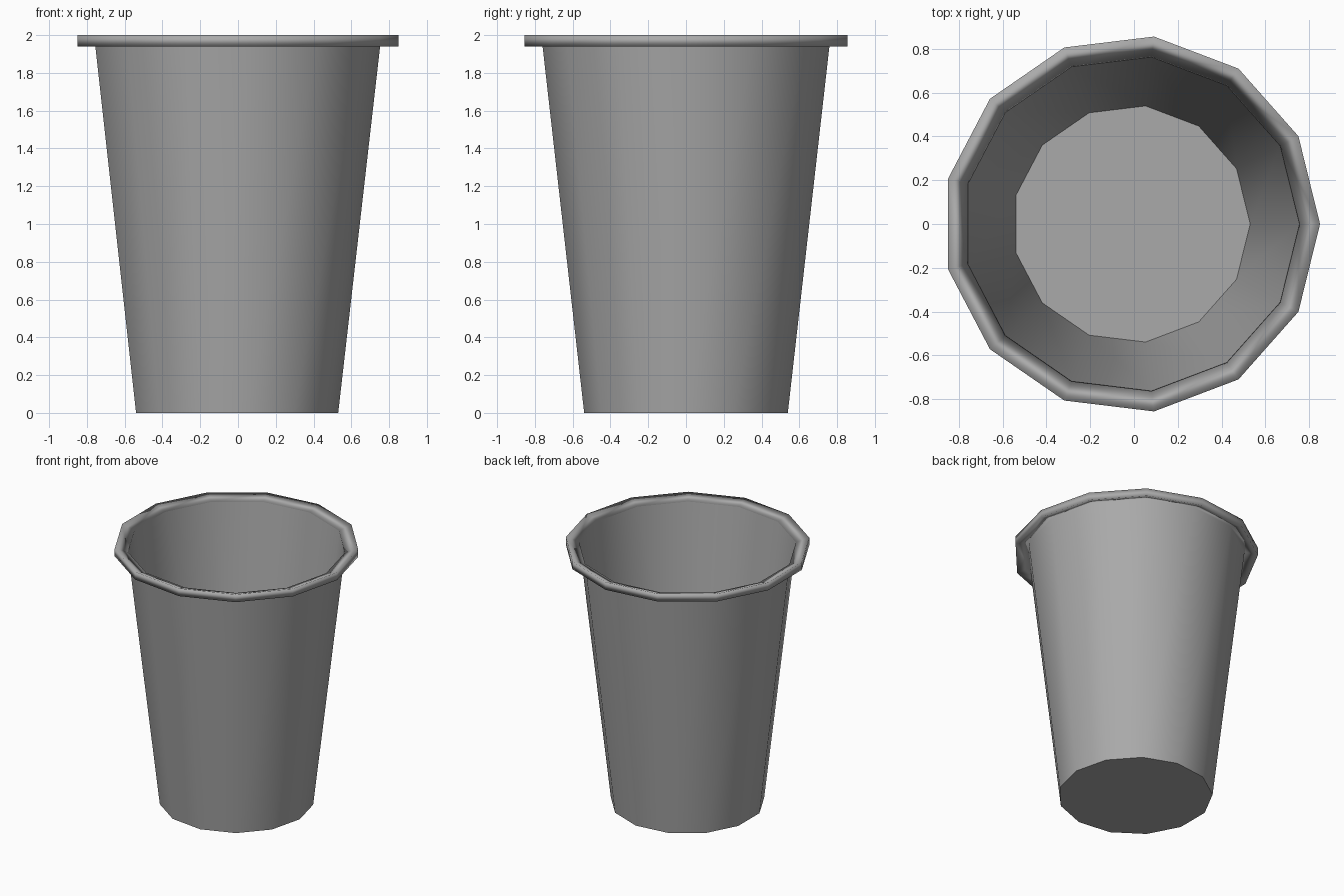
import bpy
import math

SIDES = 13
CENTRE_X = -0.0125  # an odd-sided ring sits slightly off its bounding-box centre

cube = bpy.data.objects.get("Cube")
if cube:
    bpy.data.objects.remove(cube, do_unlink=True)

# Single plain grey plastic
grey = bpy.data.materials.new("plain_grey")
grey.use_nodes = True
colour = (0.4, 0.4, 0.4, 1.0)
grey.diffuse_color = colour
grey.node_tree.nodes["Principled BSDF"].inputs["Base Color"].default_value = colour


def lathe(name, profile, closed=False, floor=False):
    """Spin a (radius, height) profile around the vertical axis."""
    n = len(profile)
    verts = [(r * math.cos(a), r * math.sin(a), z)
             for r, z in profile
             for a in (math.tau * i / SIDES for i in range(SIDES))]
    faces = []
    for k in range(n if closed else n - 1):
        low, high = k * SIDES, (k + 1) % n * SIDES
        for i in range(SIDES):
            j = (i + 1) % SIDES
            faces.append((low + i, low + j, high + j, high + i))
    if floor:
        faces.append(tuple(reversed(range(SIDES))))
    mesh = bpy.data.meshes.new(name)
    mesh.from_pydata(verts, [], faces)
    mesh.materials.append(grey)
    mesh.shade_smooth()
    obj = bpy.data.objects.new(name, mesh)
    obj.location.x = CENTRE_X
    bpy.context.collection.objects.link(obj)
    return obj


# Thin tapered wall with a flat floor
body = lathe("cup_body", [(0.543, 0.0), (0.768, 1.968)], floor=True)
body.data.polygons[-1].use_smooth = False
for edge in body.data.edges:
    if all(v < SIDES for v in edge.vertices):
        edge.use_edge_sharp = True

# Wedge-shaped rim, narrow where it meets the wall
lathe("cup_rim", [(0.768, 1.968), (0.862, 1.94), (0.862, 2.0)], closed=True)
